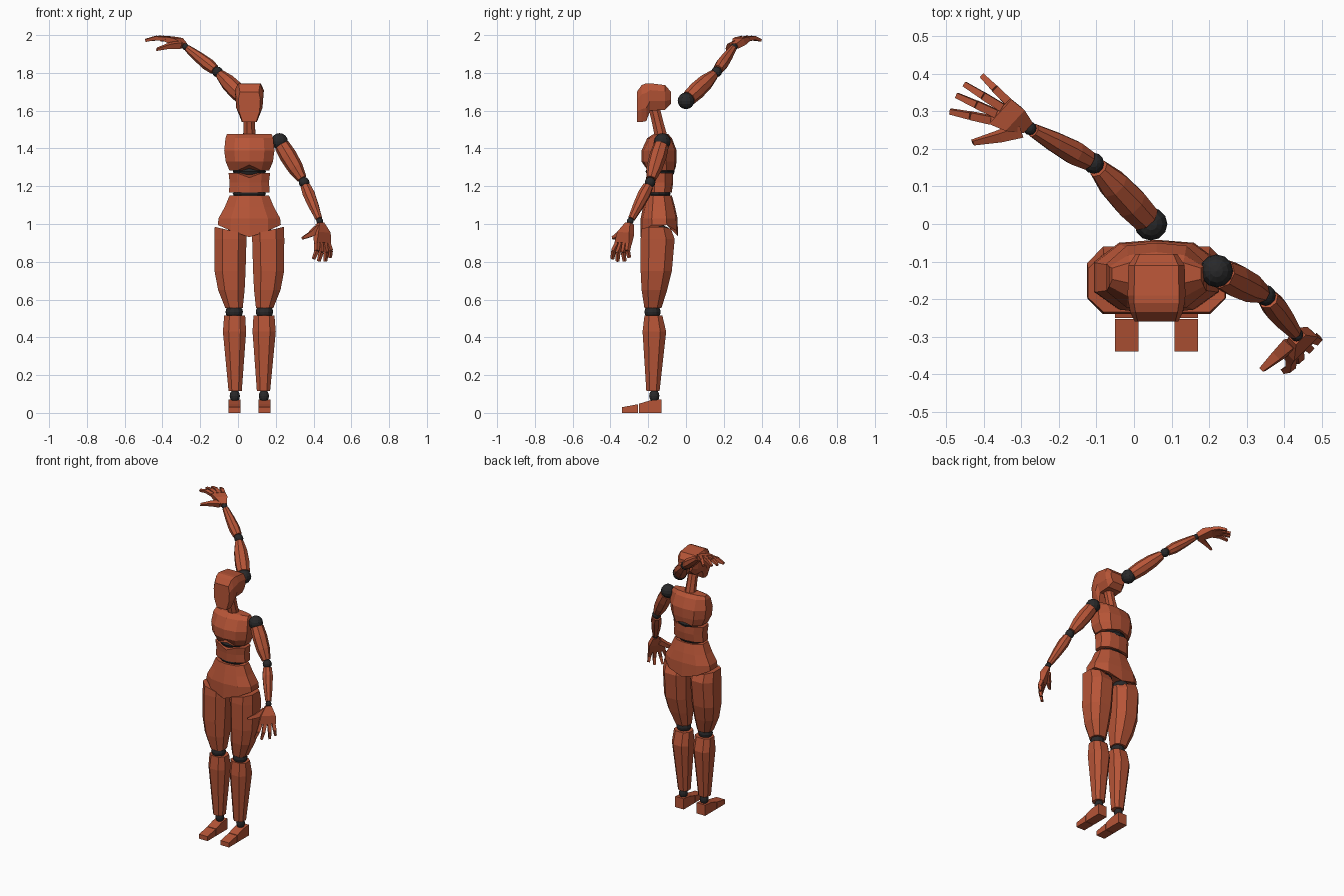
import bpy, bmesh, math
from mathutils import Vector

if "Cube" in bpy.data.objects:
    bpy.data.objects.remove(bpy.data.objects["Cube"])

CX = 0.06  # body mid-plane


def material(name, rgb):
    m = bpy.data.materials.new(name)
    m.diffuse_color = (*rgb, 1)
    m.use_nodes = True
    m.node_tree.nodes["Principled BSDF"].inputs["Base Color"].default_value = m.diffuse_color
    return m


CLAY = material("terracotta", (0.47, 0.09, 0.038))
DARK = material("joint_black", (0.022, 0.022, 0.023))


def finish(bm, name, mat):
    bmesh.ops.recalc_face_normals(bm, faces=bm.faces)
    me = bpy.data.meshes.new(name)
    bm.to_mesh(me)
    bm.free()
    me.materials.append(mat)
    ob = bpy.data.objects.new(name, me)
    bpy.context.collection.objects.link(ob)
    return ob


def loft(name, rings, mat=CLAY):
    """Skin a list of equal-length point rings and cap both ends."""
    bm = bmesh.new()
    vr = [[bm.verts.new(p) for p in r] for r in rings]
    n = len(vr[0])
    for a, b in zip(vr, vr[1:]):
        for i in range(n):
            j = (i + 1) % n
            bm.faces.new((a[i], a[j], b[j], b[i]))
    bm.faces.new(vr[0])
    bm.faces.new(vr[-1])
    return finish(bm, name, mat)


def ball(name, loc, size, mat=DARK):
    bm = bmesh.new()
    bmesh.ops.create_uvsphere(bm, u_segments=12, v_segments=8, radius=1)
    bmesh.ops.scale(bm, vec=Vector(size), verts=bm.verts)
    bmesh.ops.translate(bm, vec=Vector(loc), verts=bm.verts)
    return finish(bm, name, mat)


def torso_ring(z, hx, y0, y1, front=0, back=0, corner=0):
    """Ten-sided body section with movable front and back middle points."""
    d = (y1 - y0) * 0.3
    c = hx * 0.6
    return [(CX, y0, z + front), (CX + c, y0 + .012, z + corner), (CX + hx, y0 + d, z),
            (CX + hx, y1 - d, z), (CX + c, y1 - .008, z + corner), (CX, y1, z + back),
            (CX - c, y1 - .008, z + corner), (CX - hx, y1 - d, z),
            (CX - hx, y0 + d, z), (CX - c, y0 + .012, z + corner)]


def leg_ring(s, z, inner, outer, y0, y1, tilt=0):
    """Eight-sided leg section; tilt lowers the inner side."""
    mx, my = (inner + outer) / 2, (y0 + y1) / 2
    hx, hy = (outer - inner) / 2, (y1 - y0) / 2
    pts = [(-.5, -1), (.5, -1), (1, -.5), (1, .5), (.5, 1), (-.5, 1), (-1, .5), (-1, -.5)]
    return [(CX + s * (mx + u * hx), my + v * hy, z - tilt * (1 - u) / 2) for u, v in pts]


def limb(name, a, b, stations, sides=8):
    """Faceted limb from a to b with (fraction, radius) stations."""
    a, b = Vector(a), Vector(b)
    d = (b - a).normalized()
    u = d.cross(Vector((0, 0, 1))).normalized()
    v = d.cross(u)
    rings = []
    for t, r in stations:
        c = a.lerp(b, t)
        rings.append([c + r * (u * math.cos(k) + v * math.sin(k))
                      for k in ((i + .5) * math.tau / sides for i in range(sides))])
    return loft(name, rings)


def rect(c, side, norm, w, h):
    return [c + side * w + norm * h, c - side * w + norm * h,
            c - side * w - norm * h, c + side * w - norm * h]


def hand(tag, wrist, index, pinky, tips, thumb, bulge):
    """Palm between wrist and knuckle line, four bent fingers and a thumb."""
    wrist, index, pinky = Vector(wrist), Vector(index), Vector(pinky)
    side = (index - pinky).normalized()
    mid = (index + pinky) / 2
    norm = side.cross(mid - wrist).normalized()
    w = (index - pinky).length / 2
    bulge = Vector(bulge)
    loft(tag + "_palm", [rect(wrist.lerp(mid, .1), side, norm, .018, .015),
                         rect(wrist.lerp(mid, .55) + bulge * .5, side, norm, w * .85, .02),
                         rect(mid, side, norm, w, .012)])
    for i, tip in enumerate(tips):
        base = index.lerp(pinky, .12 + .76 * i / 3)
        tip = Vector(tip)
        knee = base.lerp(tip, .5) + bulge
        for part, p, q, r0, r1 in (("lower", base, knee, .011, .010),
                                   ("upper", knee, tip, .0095, .007)):
            d = (q - p).normalized()
            s = norm.cross(d).normalized()
            n = d.cross(s)
            loft(f"{tag}_finger_{i + 1}_{part}",
                 [rect(p, s, n, r0, r0), rect(q, s, n, r1, r1)])
    th = [Vector(p) for p in thumb]
    loft(tag + "_thumb", [rect(p, norm.cross((th[2] - th[0]).normalized()), norm, r, r)
                          for p, r in zip(th, (.018, .014, .007))])


# Head, lofted from face to back of skull
head = []
for y, zb, zt, wb, wm, wt in ((-.26, 1.54, 1.70, .036, .058, .05),
                              (-.235, 1.54, 1.735, .04, .07, .056),
                              (-.21, 1.545, 1.745, .04, .075, .06),
                              (-.19, 1.60, 1.745, .05, .077, .06),
                              (-.11, 1.605, 1.735, .05, .075, .058),
                              (-.08, 1.635, 1.70, .038, .055, .045)):
    h = zt - zb
    half = [(wb, zb), (wm * .93, zb + h * .35), (wm, zb + h * .75), (wt, zt)]
    head.append([(CX + x, y, z) for x, z in half] + [(CX - x, y, z) for x, z in half[::-1]])
loft("head", head)
limb("neck", (CX, -.13, 1.455), (CX, -.17, 1.62), ((0, .036), (.5, .032), (1, .032)))

# Torso
loft("chest", [torso_ring(1.283, .105, -.215, -.055, front=.03, back=.015),
               torso_ring(1.33, .125, -.235, -.05),
               torso_ring(1.39, .133, -.235, -.05),
               torso_ring(1.455, .126, -.205, -.075),
               torso_ring(1.477, .118, -.17, -.095)])
ball("upper_waist_joint", (CX, -.137, 1.278), (.088, .077, .038))
loft("waist", [torso_ring(1.168, .108, -.205, -.075),
               torso_ring(1.22, .104, -.208, -.068),
               torso_ring(1.27, .11, -.212, -.068, front=-.025)])
ball("lower_waist_joint", (CX, -.142, 1.16), (.088, .06, .03))
loft("pelvis", [torso_ring(.995, .167, -.24, -.042, -.065, -.06, -.03),
                torso_ring(1.03, .163, -.24, -.045),
                torso_ring(1.09, .13, -.228, -.058),
                torso_ring(1.152, .104, -.215, -.075)])

# Legs and feet
for s, tag in ((-1, "right"), (1, "left")):
    ball(tag + "_hip_joint", (CX + s * .068, -.145, .95), (.052, .07, .045))
    loft(tag + "_thigh", [leg_ring(s, .985, .015, .183, -.235, -.08, .04),
                          leg_ring(s, .92, .015, .185, -.24, -.06),
                          leg_ring(s, .75, .02, .184, -.24, -.075),
                          leg_ring(s, .65, .025, .165, -.235, -.10),
                          leg_ring(s, .555, .035, .127, -.22, -.13)])
    ball(tag + "_knee_joint", (CX + s * .08, -.177, .535), (.046, .043, .04))
    loft(tag + "_shin", [leg_ring(s, .515, .022, .133, -.22, -.125),
                         leg_ring(s, .43, .017, .14, -.23, -.105),
                         leg_ring(s, .115, .04, .11, -.21, -.14)])
    ball(tag + "_ankle_joint", (CX + s * .077, -.168, .09), (.027, .027, .034))
    for part, prof in (("heel", ((-.13, 0), (-.25, 0), (-.25, .048), (-.19, .066), (-.13, .072))),
                       ("toe", ((-.253, 0), (-.34, 0), (-.34, .03), (-.253, .046)))):
        loft(f"{tag}_{part}", [[(CX + s * x, y, z) for y, z in prof] for x in (.048, .111)])

# Arms: the left hangs down, the right is raised and detached
ARMS = {"left": ((.22, -.125, 1.437), (.35, -.19, 1.22), (.433, -.295, 1.015)),
        "right": ((.045, 0, 1.652), (-.108, .162, 1.805), (-.278, .255, 1.938))}
for tag, (sh, el, wr) in ARMS.items():
    ball(tag + "_shoulder_joint", sh, (.044, .044, .044))
    limb(tag + "_upper_arm", sh, el, ((.1, .041), (.35, .046), (.65, .042), (.91, .027)))
    ball(tag + "_elbow_joint", el, (.028, .028, .028))
    limb(tag + "_forearm", el, wr, ((.09, .028), (.3, .034), (.6, .029), (.94, .019)))
    ball(tag + "_wrist_joint", wr, (.018, .018, .018))

hand("left_hand", ARMS["left"][2], (.41, -.37, .90), (.485, -.295, .895),
     ((.40, -.39, .815), (.427, -.362, .802), (.462, -.325, .802), (.487, -.30, .822)),
     ((.42, -.318, .975), (.385, -.35, .945), (.342, -.388, .925)), (.008, -.008, 0))
hand("right_hand", ARMS["right"][2], (-.39, .27, 1.98), (-.33, .335, 1.98),
     ((-.49, .30, 1.972), (-.473, .343, 1.975), (-.452, .373, 1.975), (-.405, .395, 1.972)),
     ((-.305, .25, 1.95), (-.36, .233, 1.945), (-.43, .217, 1.925)), (0, 0, .009))
